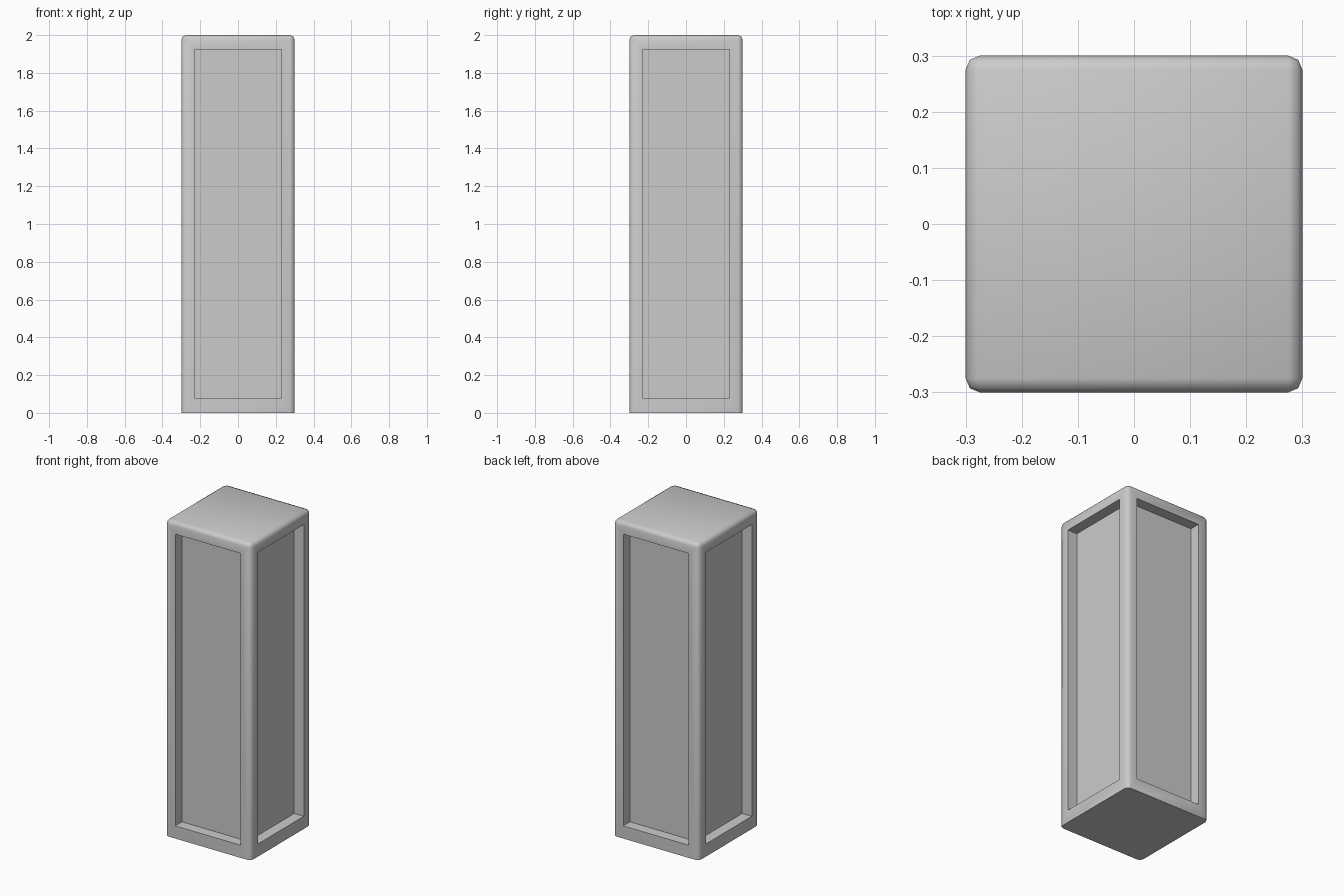
import bpy, bmesh, math
from mathutils import Matrix, Vector

if "Cube" in bpy.data.objects:
    bpy.data.objects.remove(bpy.data.objects["Cube"])

HALF, HEIGHT, ROUND = 0.3, 2.0, 0.025
PANEL_X, PANEL_BOTTOM, PANEL_TOP, DEPTH = 0.21, 0.08, 1.925, 0.067

bm = bmesh.new()
size = Matrix.Translation((0, 0, HEIGHT / 2)) @ Matrix.Diagonal((2 * HALF, 2 * HALF, HEIGHT, 1))
bmesh.ops.create_cube(bm, size=1, matrix=size)

# Rounded corners and top rim, sharp foot
edges = [e for e in bm.edges if max(v.co.z for v in e.verts) > 0.01]
bmesh.ops.bevel(bm, geom=edges, offset=ROUND, segments=2, profile=0.5, affect='EDGES')
bm.normal_update()

# Recessed panel on each of the four sides
sides = [f for f in bm.faces if abs(f.normal.z) < 0.01 and f.calc_area() > 0.5]
bmesh.ops.inset_individual(bm, faces=sides, thickness=HALF - ROUND - PANEL_X)
for f in sides:
    for v in f.verts:
        v.co.z = PANEL_TOP if v.co.z > 1 else PANEL_BOTTOM
bm.normal_update()
for f in sides:
    inward = -f.normal.copy() * DEPTH
    bmesh.ops.inset_individual(bm, faces=[f], thickness=0)
    bmesh.ops.translate(bm, verts=list(f.verts), vec=inward)
bmesh.ops.recalc_face_normals(bm, faces=bm.faces)

mesh = bpy.data.meshes.new("panelled_pillar")
bm.to_mesh(mesh)
bm.free()
pillar = bpy.data.objects.new("panelled_pillar", mesh)
bpy.context.collection.objects.link(pillar)

# Smooth rounded edges, crisp panel edges
bpy.context.view_layer.objects.active = pillar
pillar.select_set(True)
bpy.ops.object.shade_smooth_by_angle(angle=math.radians(50))
